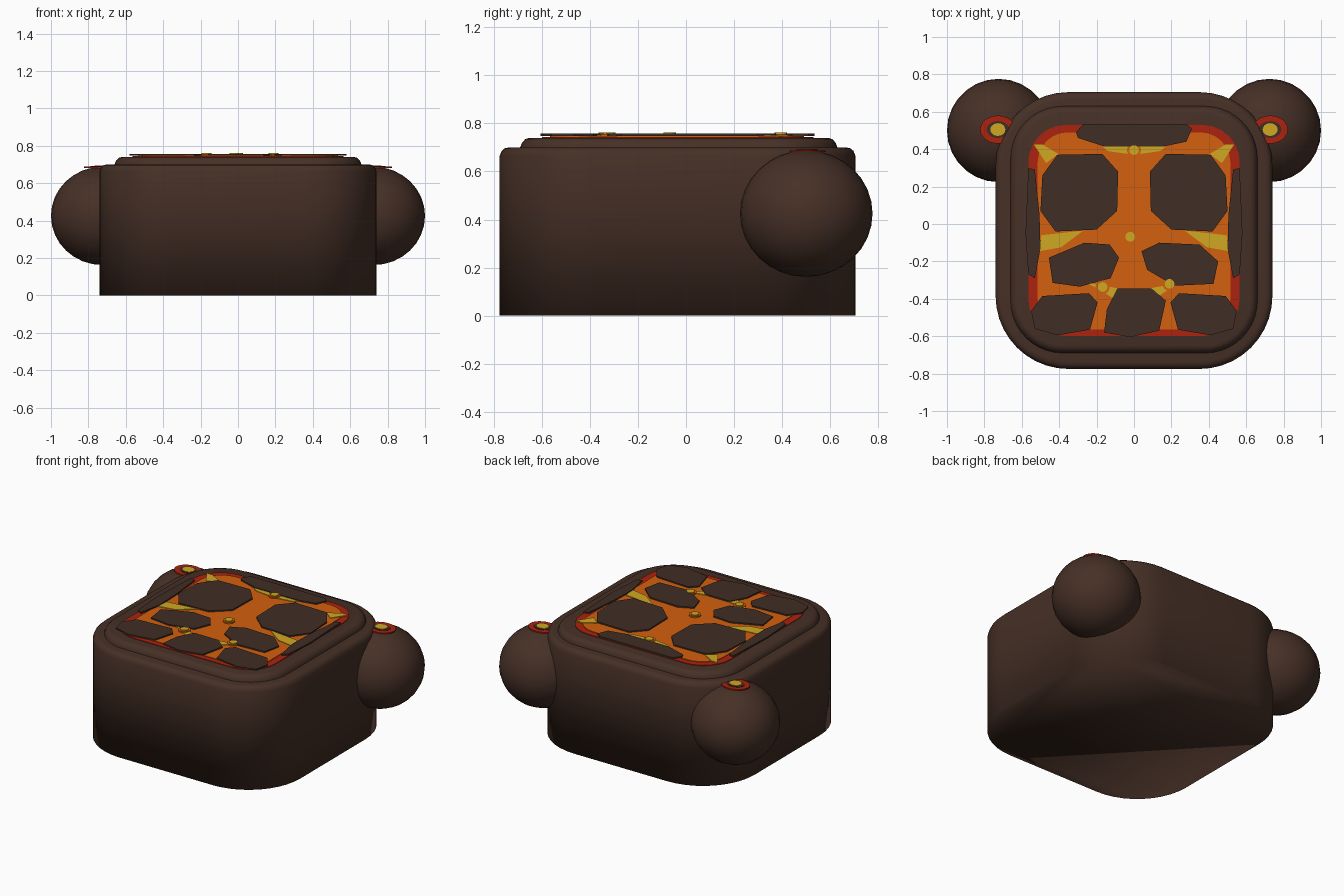
import bpy, bmesh, math

if "Cube" in bpy.data.objects:
    bpy.data.objects.remove(bpy.data.objects["Cube"])


def srgb(r, g, b):
    f = lambda c: c / 12.92 if c <= 0.04045 else ((c + 0.055) / 1.055) ** 2.4
    return (f(r / 255), f(g / 255), f(b / 255), 1)


def material(name, rgb):
    m = bpy.data.materials.new(name)
    m.diffuse_color = srgb(*rgb)
    m.use_nodes = True
    m.node_tree.nodes["Principled BSDF"].inputs["Base Color"].default_value = m.diffuse_color
    return m


BROWN = material("dark brown", (70, 48, 38))
CRUST = material("crust brown", (64, 46, 37))
RED = material("deep red", (172, 34, 15))
ORANGE = material("lava orange", (212, 96, 14))
YELLOW = material("hot yellow", (208, 168, 34))


def round_rect(x, y0, y1, r, n=10):
    """Outline of a rounded rectangle, counter-clockwise."""
    pts = []
    corners = [(x - r, y1 - r), (-x + r, y1 - r), (-x + r, y0 + r), (x - r, y0 + r)]
    for k, (cx, cy) in enumerate(corners):
        for i in range(n + 1):
            a = math.pi / 2 * (k + i / n)
            pts.append((cx + r * math.cos(a), cy + r * math.sin(a)))
    return pts


def ellipse(cx, cy, rx, ry, n=24):
    return [(cx + rx * math.cos(2 * math.pi * i / n),
             cy + ry * math.sin(2 * math.pi * i / n)) for i in range(n)]


def loft(name, loops, mat, smooth=False):
    """Closed solid from a stack of (outline, z) loops."""
    bm = bmesh.new()
    rings = [[bm.verts.new((x, y, z)) for x, y in pts] for pts, z in loops]
    n = len(rings[0])
    for a, b in zip(rings, rings[1:]):
        for i in range(n):
            j = (i + 1) % n
            bm.faces.new((a[i], a[j], b[j], b[i]))
    bm.faces.new(rings[0][::-1])
    bm.faces.new(rings[-1])
    bmesh.ops.recalc_face_normals(bm, faces=bm.faces)
    for f in bm.faces:
        f.smooth = smooth
    me = bpy.data.meshes.new(name)
    bm.to_mesh(me)
    bm.free()
    me.materials.append(mat)
    ob = bpy.data.objects.new(name, me)
    bpy.context.collection.objects.link(ob)
    return ob


def plate(name, pts, z0, z1, mat):
    return loft(name, [(pts, z0), (pts, z1)], mat)


def rim(x, y0, y1, r, steps):
    return [(round_rect(x - d, y0 + d, y1 - d, r - d), z) for d, z in steps]


# Body block and raised lip
loft("body", rim(0.74, -0.775, 0.705, 0.39,
     [(0, 0), (0, 0.665), (0.008, 0.685), (0.02, 0.696), (0.04, 0.70)]), BROWN, True)
loft("raised_lip", rim(0.66, -0.69, 0.63, 0.28,
     [(0, 0.68), (0, 0.70), (0.008, 0.72), (0.022, 0.735), (0.04, 0.74)]), BROWN, True)

# Lava pool: red border with orange centre
plate("lava_border", round_rect(0.565, -0.60, 0.53, 0.2, 6), 0.738, 0.744, RED)
plate("lava_pool", round_rect(0.515, -0.565, 0.49, 0.16, 6), 0.741, 0.748, ORANGE)


def patch(name, pts, z0, z1, mat, mirrored=False):
    plate(name, pts, z0, z1, mat)
    if mirrored:
        plate(name + "_mirror", [(-x, y) for x, y in pts][::-1], z0, z1, mat)


# Floating crust slabs
def slab(name, pts, mirrored=False):
    patch("crust_" + name, pts, 0.748, 0.757, CRUST, mirrored)


slab("back", [(-0.27, 0.535), (0.28, 0.535), (0.31, 0.51), (0.28, 0.44), (0.16, 0.415),
              (-0.16, 0.415), (-0.30, 0.46), (-0.31, 0.49)])
slab("large", [(-0.41, 0.37), (-0.17, 0.375), (-0.085, 0.28), (-0.09, 0.07), (-0.20, -0.03),
               (-0.42, -0.04), (-0.50, 0.07), (-0.49, 0.26)], True)
slab("side", [(-0.565, 0.30), (-0.53, 0.29), (-0.505, 0.05), (-0.50, -0.13),
              (-0.53, -0.29), (-0.565, -0.27), (-0.58, -0.05)], True)
slab("middle_left", [(-0.455, -0.18), (-0.265, -0.10), (-0.13, -0.11), (-0.08, -0.18),
                     (-0.125, -0.29), (-0.29, -0.335), (-0.435, -0.315)])
slab("middle_right", [(0.04, -0.145), (0.135, -0.10), (0.35, -0.11), (0.45, -0.20),
                      (0.425, -0.32), (0.215, -0.33), (0.07, -0.245)])
slab("front_corner", [(-0.49, -0.385), (-0.24, -0.37), (-0.195, -0.42), (-0.235, -0.565),
                      (-0.41, -0.595), (-0.53, -0.56), (-0.55, -0.465)], True)
slab("front_middle", [(-0.09, -0.345), (0.095, -0.345), (0.17, -0.41), (0.135, -0.57),
                      (-0.02, -0.605), (-0.16, -0.58), (-0.145, -0.455)])


# Hot yellow streaks
def streak(name, pts, mirrored=False):
    patch("streak_" + name, pts, 0.745, 0.752, YELLOW, mirrored)


streak("corner", [(-0.535, 0.425), (-0.49, 0.425), (-0.405, 0.375), (-0.47, 0.325)], True)
streak("back", [(-0.17, 0.415), (0.17, 0.415), (0.14, 0.39), (0.0, 0.37), (-0.14, 0.39)])
streak("side", [(-0.495, -0.06), (-0.27, -0.035), (-0.39, -0.125), (-0.505, -0.145)], True)
streak("front", [(-0.265, -0.31), (-0.08, -0.345), (-0.115, -0.395), (-0.195, -0.345)], True)

# Bubbles: orange ring with yellow centre
for i, (x, y) in enumerate([(0, 0.395), (-0.02, -0.068), (-0.168, -0.337), (0.19, -0.32)]):
    plate(f"bubble_ring_{i}", ellipse(x, y, 0.038, 0.038, 16), 0.748, 0.756, ORANGE)
    plate(f"bubble_centre_{i}", ellipse(x, y, 0.026, 0.026, 16), 0.754, 0.762, YELLOW)

# Round side lobes with a small vent on top
for s, side in ((-1, "left"), (1, "right")):
    bpy.ops.mesh.primitive_uv_sphere_add(segments=28, ring_count=16, radius=1,
                                         location=(s * 0.724, 0.50, 0.425))
    lobe = bpy.context.object
    lobe.name = f"lobe_{side}"
    lobe.scale = (0.276, 0.276, 0.263)
    lobe.data.materials.append(BROWN)
    bpy.ops.object.shade_smooth()
    cx, cy = s * 0.728, 0.505
    plate(f"vent_border_{side}", ellipse(cx, cy, 0.095, 0.075), 0.680, 0.688, RED)
    plate(f"vent_crust_{side}", ellipse(cx, cy, 0.06, 0.045), 0.685, 0.691, CRUST)
    plate(f"vent_centre_{side}", ellipse(cx, cy, 0.04, 0.034), 0.688, 0.694, YELLOW)
